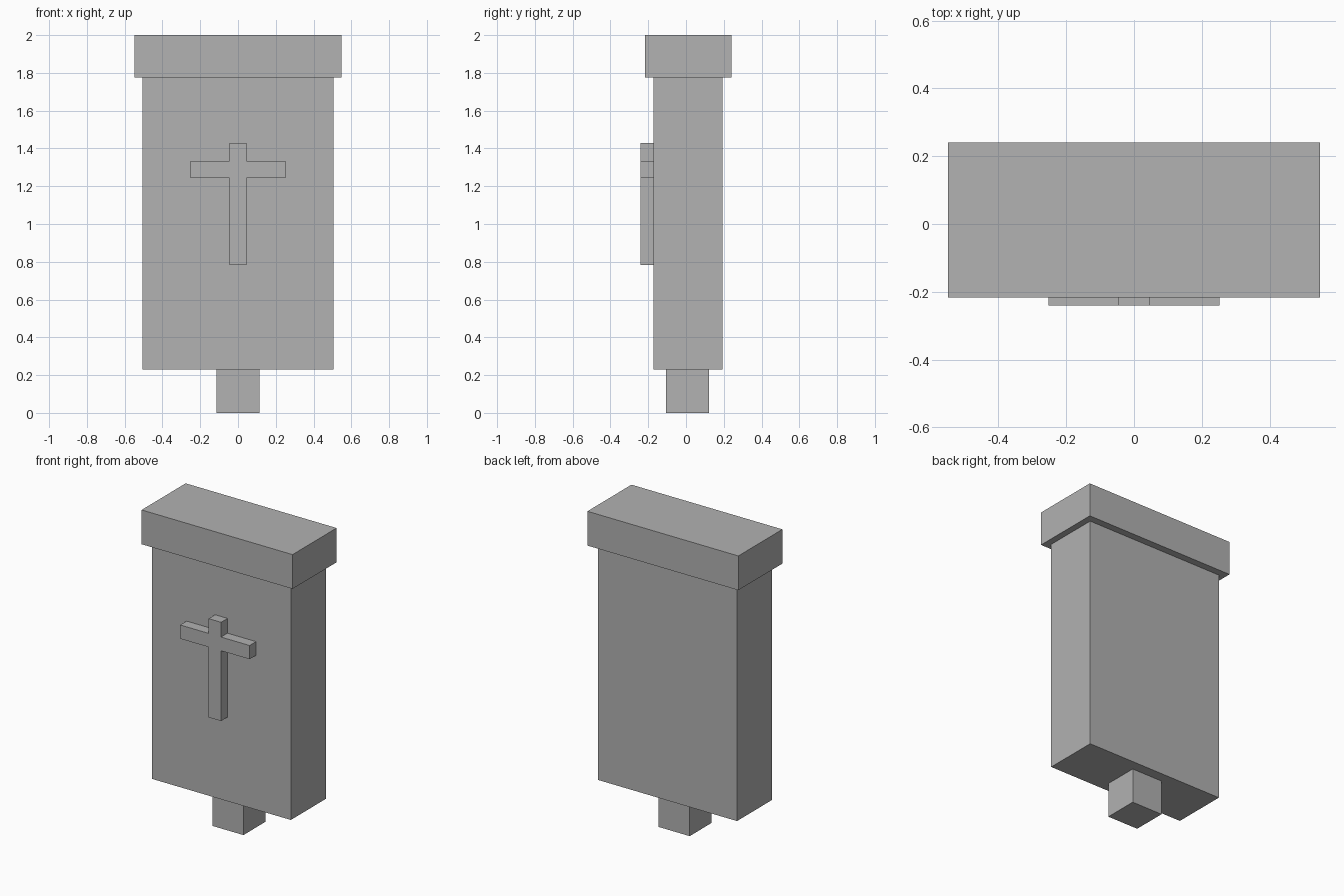
import bpy
import bmesh

cube = bpy.data.objects.get("Cube")
if cube:
    bpy.data.objects.remove(cube, do_unlink=True)

grey = bpy.data.materials.new("stone_grey")
grey.use_nodes = True
colour = (0.445, 0.445, 0.445, 1)
grey.diffuse_color = colour
grey.node_tree.nodes["Principled BSDF"].inputs["Base Color"].default_value = colour


def prism(name, outline, y0, y1):
    """Extrude a front outline of (x, z) points from y0 back to y1."""
    bm = bmesh.new()
    face = bm.faces.new([bm.verts.new((x, y0, z)) for x, z in outline])
    extruded = bmesh.ops.extrude_face_region(bm, geom=[face], use_keep_orig=True)
    moved = [v for v in extruded["geom"] if isinstance(v, bmesh.types.BMVert)]
    bmesh.ops.translate(bm, verts=moved, vec=(0, y1 - y0, 0))
    bmesh.ops.recalc_face_normals(bm, faces=bm.faces)
    mesh = bpy.data.meshes.new(name)
    bm.to_mesh(mesh)
    bm.free()
    mesh.materials.append(grey)
    obj = bpy.data.objects.new(name, mesh)
    bpy.context.collection.objects.link(obj)
    return obj


def block(name, half_width, y0, y1, z0, z1):
    w = half_width
    return prism(name, [(-w, z0), (w, z0), (w, z1), (-w, z1)], y0, y1)


# Foot, slab and overhanging cap
block("foot", 0.113, -0.105, 0.123, 0, 0.23)
block("slab", 0.505, -0.173, 0.192, 0.23, 1.775)
block("cap", 0.548, -0.217, 0.24, 1.775, 2)

# Raised cross on the front, from a mirrored half outline
half = [(0.045, 0.782), (0.045, 1.243), (0.252, 1.243),
        (0.252, 1.333), (0.045, 1.333), (0.045, 1.43)]
prism("cross", half + [(-x, z) for x, z in reversed(half)], -0.24, -0.173)
